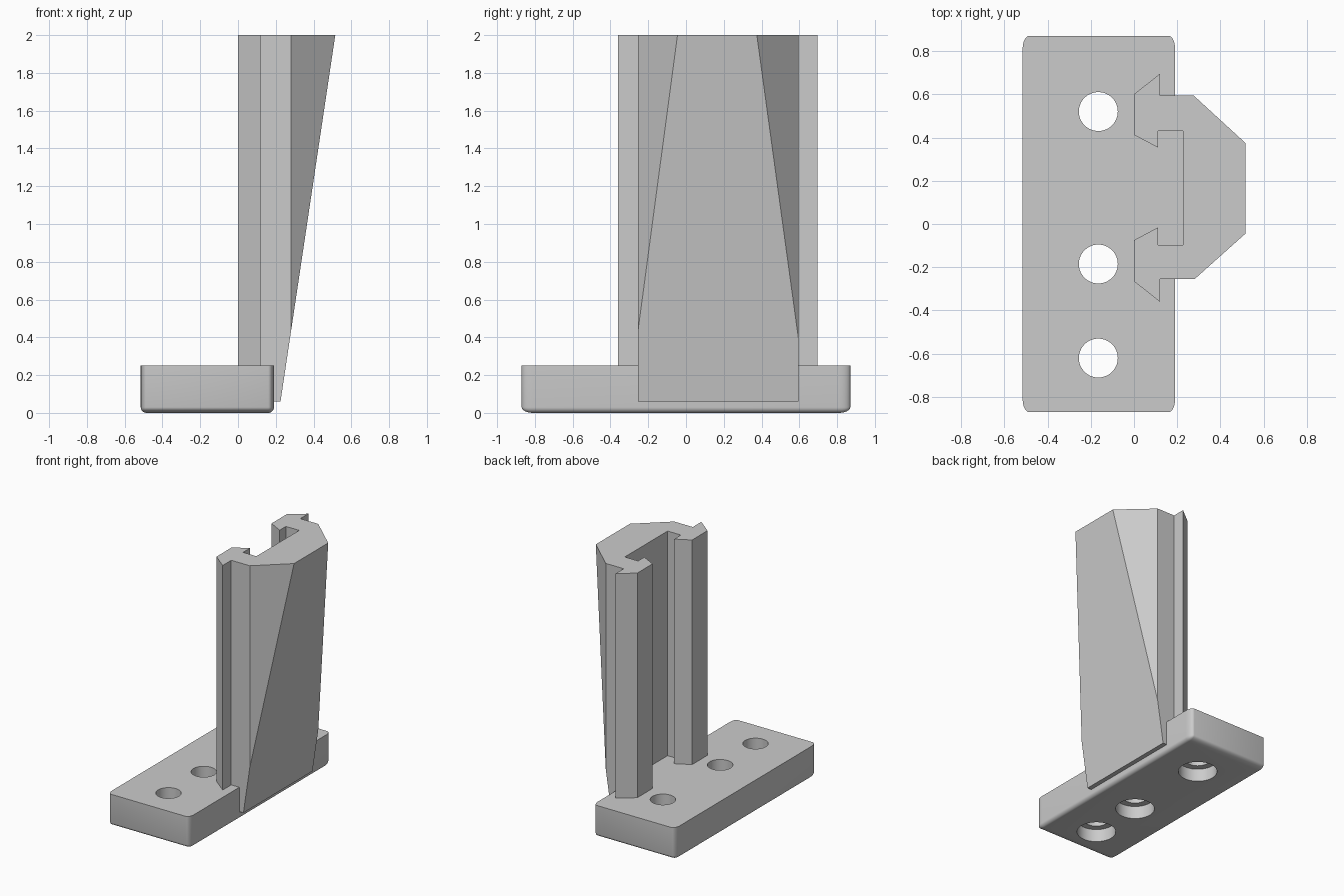
import bpy
import bmesh
import math
from mathutils import Matrix, Vector

old = bpy.data.objects.get("Cube")
if old:
    bpy.data.objects.remove(old, do_unlink=True)

grey = bpy.data.materials.new("plain grey")
grey.use_nodes = True
grey.diffuse_color = (0.6, 0.6, 0.6, 1)
grey.node_tree.nodes["Principled BSDF"].inputs["Base Color"].default_value = (0.6, 0.6, 0.6, 1)

BASE_TOP = 0.25


def make_object(name, bm):
    bmesh.ops.recalc_face_normals(bm, faces=bm.faces)
    mesh = bpy.data.meshes.new(name)
    bm.to_mesh(mesh)
    bm.free()
    obj = bpy.data.objects.new(name, mesh)
    bpy.context.collection.objects.link(obj)
    mesh.materials.append(grey)
    return obj


def extrude_profile(points, direction):
    bm = bmesh.new()
    face = bm.faces.new([bm.verts.new(p) for p in points])
    grown = bmesh.ops.extrude_face_region(bm, geom=[face])
    moved = [v for v in grown["geom"] if isinstance(v, bmesh.types.BMVert)]
    bmesh.ops.translate(bm, verts=moved, vec=direction)
    return bm


def activate(obj):
    bpy.ops.object.select_all(action="DESELECT")
    obj.select_set(True)
    bpy.context.view_layer.objects.active = obj


# Base plate: rounded everywhere except the top rim, then stretched lengthwise
bm = bmesh.new()
bmesh.ops.create_cube(bm, size=1, matrix=Matrix.Translation((-0.1625, 0, BASE_TOP / 2))
                      @ Matrix.Diagonal((0.705, 0.87, BASE_TOP, 1)))
soft = [e for e in bm.edges if any(v.co.z < 0.01 for v in e.verts)]
bmesh.ops.bevel(bm, geom=soft, offset=0.03, segments=6, profile=0.5, affect="EDGES")
bmesh.ops.scale(bm, vec=(1, 2, 1), verts=bm.verts)
base = make_object("base_plate", bm)

# Screw holes with a counterbore underneath, each cutter a lathed stepped pin
bm = bmesh.new()
sides = 64
outline = [(0.14, -0.1), (0.14, 0.1), (0.09, 0.1), (0.09, 0.4)]
for y in (0.52, -0.185, -0.62):
    rings = []
    for radius, z in outline:
        rings.append([bm.verts.new((-0.165 + radius * math.cos(a), y + radius * math.sin(a), z))
                      for a in (math.tau * i / sides for i in range(sides))])
    for low, high in zip(rings, rings[1:]):
        for i in range(sides):
            j = (i + 1) % sides
            bm.faces.new((low[i], low[j], high[j], high[i]))
    bm.faces.new(rings[0])
    bm.faces.new(rings[-1])
cutter = make_object("hole_cutter", bm)
cutter.hide_render = True

activate(base)
holes = base.modifiers.new("screw_holes", "BOOLEAN")
holes.operation = "DIFFERENCE"
holes.solver = "EXACT"
holes.object = cutter
bpy.ops.object.modifier_apply(modifier=holes.name)
bpy.data.objects.remove(cutter, do_unlink=True)
bpy.ops.object.shade_smooth_by_angle(angle=math.radians(35))

# Slanted outer face shared by the post and its foot
slant_low, slant_high = Vector((0.225, 0, 0.06)), Vector((0.515, 0, 2))
slope = slant_high - slant_low
slant_x = slant_low.x + slope.x * (BASE_TOP - slant_low.z) / slope.z

# Upright post: hooked channel section, trimmed by the slant
section = [(0, 0.6), (0.12, 0.695), (0.12, 0.595), (0.275, 0.595), (0.515, 0.375),
           (0.515, -0.045), (0.28, -0.255), (0.12, -0.255), (0.12, -0.36), (0, -0.265),
           (0, -0.075), (0.112, -0.015), (0.112, -0.098), (0.227, -0.098),
           (0.227, 0.43), (0.112, 0.43), (0.112, 0.353), (0, 0.412)]
bm = extrude_profile([(x, y, BASE_TOP) for x, y in section], (0, 0, 2 - BASE_TOP))
cut = bmesh.ops.bisect_plane(bm, geom=bm.verts[:] + bm.edges[:] + bm.faces[:], dist=0.00001,
                             plane_co=slant_low, plane_no=(slope.z, 0, -slope.x),
                             clear_outer=True)
rim = [e for e in bm.edges if e.is_boundary]
bmesh.ops.holes_fill(bm, edges=rim, sides=0)
make_object("channel_post", bm)

# Foot: carries the slanted face down beside the base plate
foot = [(0.19, slant_low.z), (slant_low.x, slant_low.z), (slant_x, BASE_TOP), (0.19, BASE_TOP)]
make_object("post_foot", extrude_profile([(x, -0.255, z) for x, z in foot], (0, 0.85, 0)))
